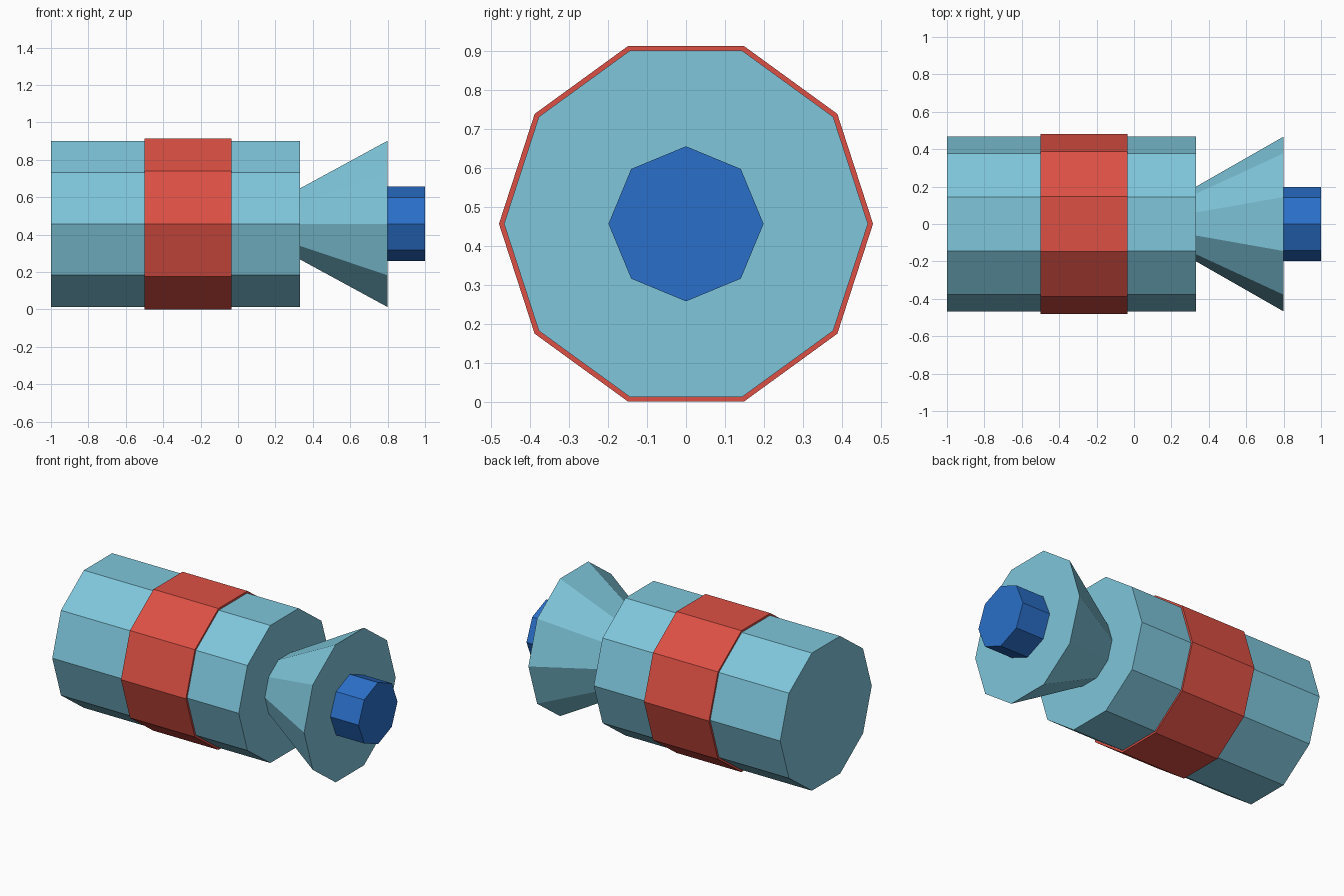
import bpy
import bmesh
from math import pi
from mathutils import Matrix

if "Cube" in bpy.data.objects:
    bpy.data.objects.remove(bpy.data.objects["Cube"])

AXIS_Z = 0.457  # height of the bottle's long axis


def material(name, color):
    mat = bpy.data.materials.new(name)
    mat.diffuse_color = (*color, 1.0)
    mat.use_nodes = True
    mat.node_tree.nodes["Principled BSDF"].inputs["Base Color"].default_value = mat.diffuse_color
    return mat


def x_frustum(name, x0, x1, r0, r1, sides, mat):
    """Closed flat-shaded frustum lying along x, with a corner on +y."""
    bm = bmesh.new()
    place = Matrix.Translation(((x0 + x1) / 2, 0, AXIS_Z)) @ Matrix.Rotation(pi / 2, 4, 'Y')
    bmesh.ops.create_cone(bm, cap_ends=True, cap_tris=False, segments=sides,
                          radius1=r0, radius2=r1, depth=x1 - x0, matrix=place)
    bmesh.ops.recalc_face_normals(bm, faces=bm.faces)
    mesh = bpy.data.meshes.new(name)
    bm.to_mesh(mesh)
    bm.free()
    mesh.materials.append(mat)
    obj = bpy.data.objects.new(name, mesh)
    bpy.context.collection.objects.link(obj)
    return obj


plastic = material("light_blue_plastic", (0.21, 0.565, 0.708))
red = material("red_label", (0.72, 0.08, 0.058))
blue = material("blue_cap", (0.023, 0.159, 0.584))

# Bottle body and the label band wrapped round it
x_frustum("bottle_body", -1.0, 0.332, 0.467, 0.467, 10, plastic)
x_frustum("label_band", -0.5, -0.036, 0.48, 0.48, 10, red)

# Flared neck, narrow end against the body
x_frustum("bottle_neck", 0.332, 0.799, 0.2, 0.467, 10, plastic)

# Screw cap
x_frustum("bottle_cap", 0.799, 1.0, 0.199, 0.199, 8, blue)
